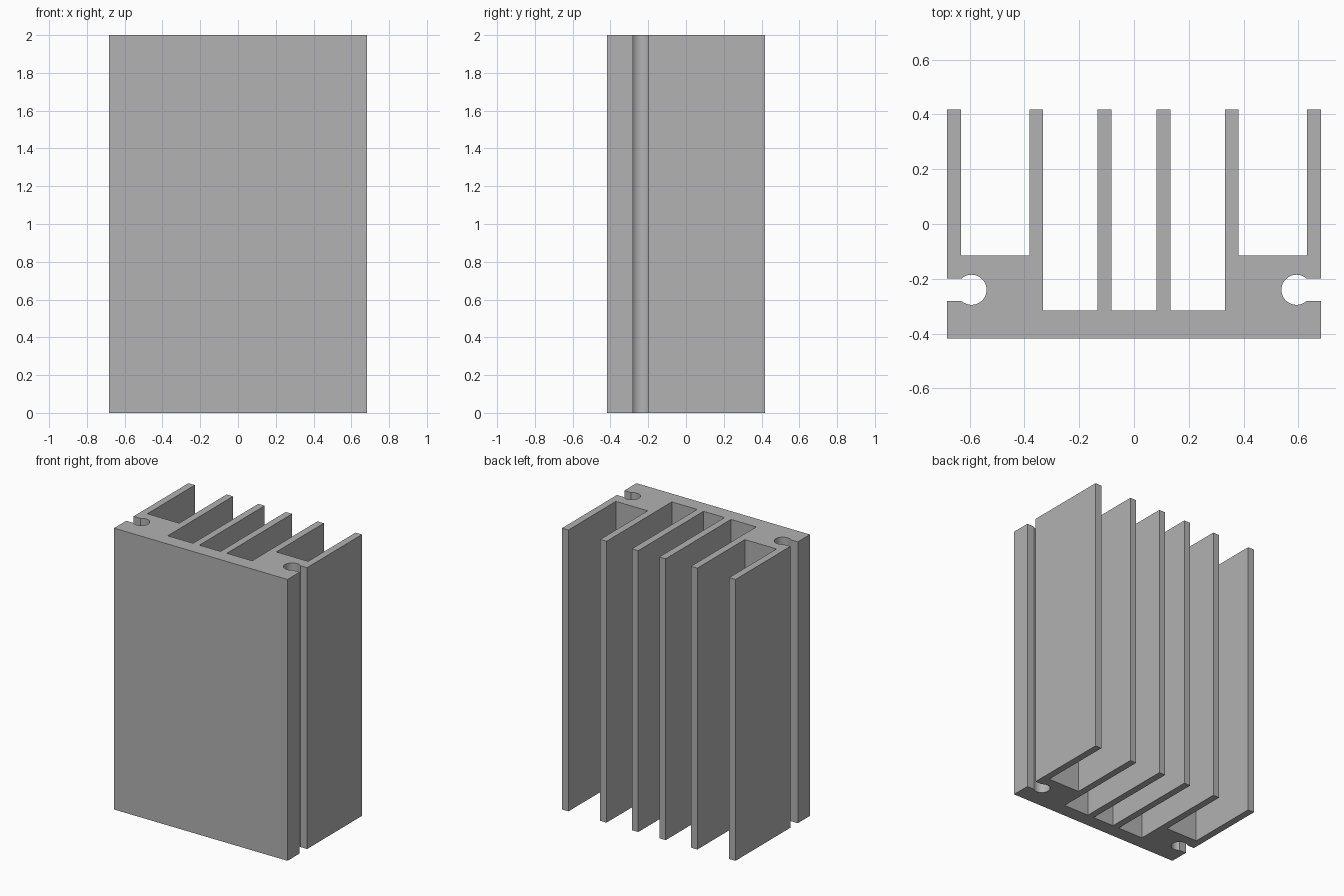
import bpy, bmesh, math

cube = bpy.data.objects.get("Cube")
if cube:
    bpy.data.objects.remove(cube, do_unlink=True)

HEIGHT, W, D = 2.0, 0.682, 0.418
FIN = 0.05             # fin thickness
POCKET, FLOOR = -0.115, -0.315   # outer and inner channel floors
INNER, MID = 0.083, 0.332        # inner faces of the centre and middle fins
HOLE_X, HOLE_Y, HOLE_R, SLOT = 0.593, -0.24, 0.055, 0.0415

# Material
metal = bpy.data.materials.new("grey aluminium")
metal.use_nodes = True
GREY = (0.445, 0.445, 0.445, 1)
metal.diffuse_color = GREY
metal.node_tree.nodes["Principled BSDF"].inputs["Base Color"].default_value = GREY

# Screw channel: slot opening into a round hole on the side
opening = math.asin(SLOT / HOLE_R)
STEPS = 32
angles = [-opening - (2 * math.pi - 2 * opening) * i / STEPS for i in range(STEPS + 1)]
arc = [(HOLE_X + HOLE_R * math.cos(a), HOLE_Y + HOLE_R * math.sin(a)) for a in angles]

# Left half of the cross-section, from the base round to the centre channel
half = [(W, -D), (W, HOLE_Y - SLOT)] + arc + [(W, HOLE_Y + SLOT), (W, D)]
half += [(W - FIN, D), (W - FIN, POCKET), (MID + FIN, POCKET), (MID + FIN, D),
         (MID, D), (MID, FLOOR), (INNER + FIN, FLOOR), (INNER + FIN, D),
         (INNER, D), (INNER, FLOOR)]
profile = half + [(-x, y) for x, y in reversed(half)]

# Extrude the mirrored cross-section
bm = bmesh.new()
base = bm.faces.new([bm.verts.new((x, y, 0)) for x, y in profile])
result = bmesh.ops.extrude_face_region(bm, geom=[base], use_keep_orig=True)
top = [v for v in result["geom"] if isinstance(v, bmesh.types.BMVert)]
bmesh.ops.translate(bm, vec=(0, 0, HEIGHT), verts=top)
bmesh.ops.recalc_face_normals(bm, faces=bm.faces)
# Triangulate the concave end caps
caps = [f for f in bm.faces if len(f.verts) > 4]
bmesh.ops.triangulate(bm, faces=caps)

mesh = bpy.data.meshes.new("finned_heat_sink")
bm.to_mesh(mesh)
bm.free()
mesh.materials.append(metal)
sink = bpy.data.objects.new("finned_heat_sink", mesh)
bpy.context.collection.objects.link(sink)

# Smooth the round channels, keep the corners sharp
bpy.ops.object.select_all(action="DESELECT")
sink.select_set(True)
bpy.context.view_layer.objects.active = sink
bpy.ops.object.shade_smooth_by_angle(angle=math.radians(30))
